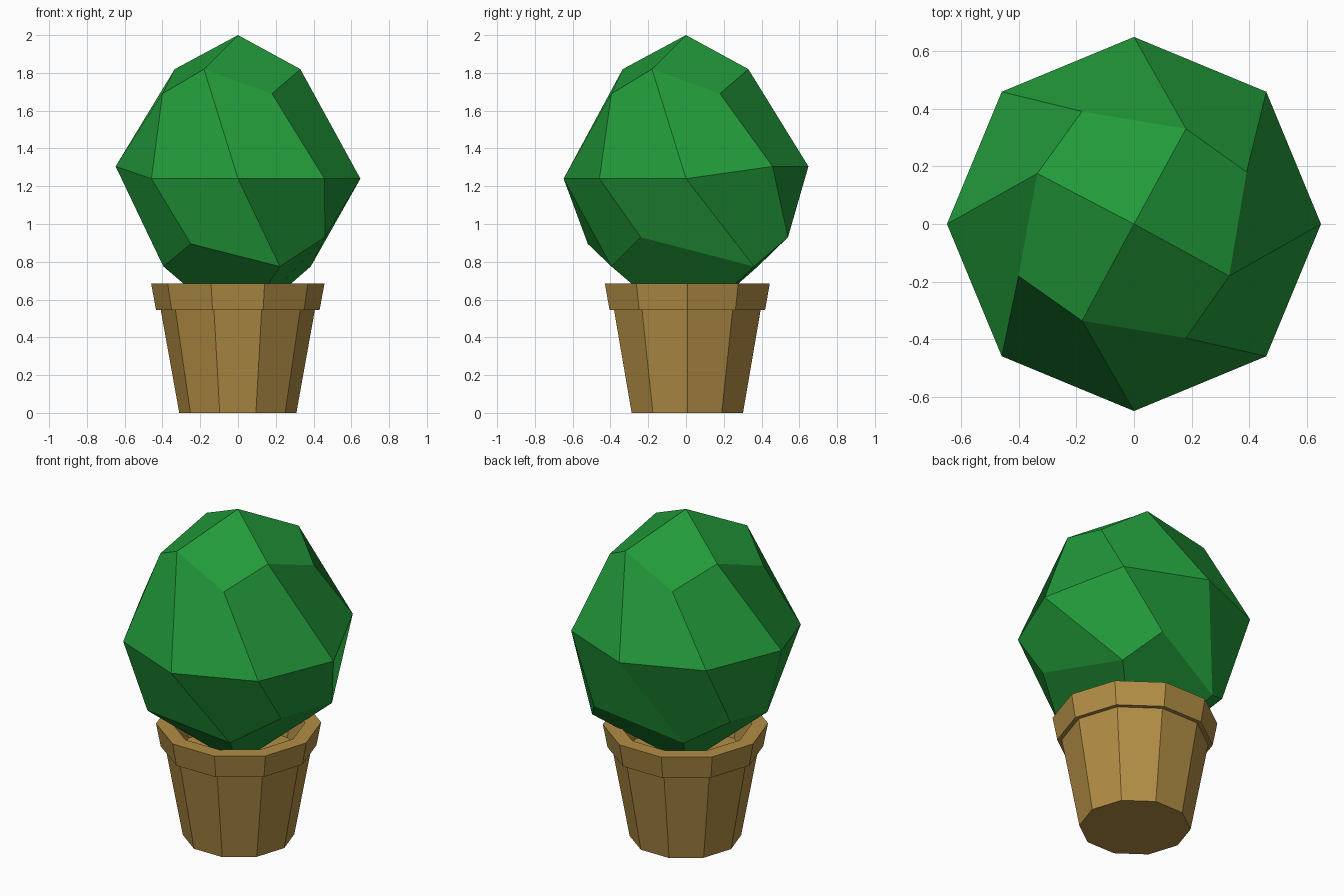
import bpy, bmesh
from math import cos, sin, radians

if "Cube" in bpy.data.objects:
    bpy.data.objects.remove(bpy.data.objects["Cube"])


def material(name, color):
    mat = bpy.data.materials.new(name)
    mat.diffuse_color = (*color, 1)
    mat.use_nodes = True
    mat.node_tree.nodes["Principled BSDF"].inputs["Base Color"].default_value = mat.diffuse_color
    return mat


def build(name, rings, mat, bottom=None, top=None):
    """Skin a stack of equal-length rings; close the ends with quads to a tip."""
    bm = bmesh.new()
    loops = [[bm.verts.new(p) for p in ring] for ring in rings]
    n = len(loops[0])
    for a, b in zip(loops, loops[1:]):
        for i in range(n):
            j = (i + 1) % n
            bm.faces.new((a[i], a[j], b[j], b[i]))
    for ring, tip in ((loops[0], bottom), (loops[-1], top)):
        if tip is None:
            bm.faces.new(ring)
        else:
            v = bm.verts.new(tip)
            for i in range(0, n, 2):
                bm.faces.new((v, ring[i], ring[i + 1], ring[(i + 2) % n]))
    bmesh.ops.recalc_face_normals(bm, faces=bm.faces)
    mesh = bpy.data.meshes.new(name)
    bm.to_mesh(mesh)
    bm.free()
    mesh.materials.append(mat)
    obj = bpy.data.objects.new(name, mesh)
    bpy.context.collection.objects.link(obj)
    return obj


green = material("leaf_green", (0.016, 0.32, 0.042))
brown = material("clay_brown", (0.45, 0.27, 0.06))

# Pot: ten-sided, tapered body, stepped rim, hollow inside
profile = [(0.31, 0), (0.408, 0.545), (0.433, 0.545), (0.459, 0.685),
           (0.37, 0.685), (0.34, 0.5)]
build("pot", [[(r * cos(radians(36 * i)) - 0.001, r * sin(radians(36 * i)) + 0.007, z)
               for i in range(10)] for r, z in profile], brown)

# Foliage: faceted egg, three rings of eight points, starting at the +x side
lower = [(0.385, 0.36, 0.775), (0.245, 0.54, 0.93), (-0.25, 0.38, 0.775), (-0.455, 0.22, 0.9),
         (-0.395, -0.225, 0.775), (-0.25, -0.52, 0.895), (0.222, -0.395, 0.775), (0.46, -0.24, 0.93)]
middle = [(0.648 * cos(radians(45 * i)), 0.648 * sin(radians(45 * i)),
           1.305 if 1 <= i <= 4 else 1.24) for i in range(8)]
upper = [(0.33, -0.18, 1.82), (0.39, 0.18, 1.69), (0.18, 0.33, 1.82), (-0.18, 0.39, 1.69),
         (-0.335, 0.175, 1.82), (-0.4, -0.18, 1.69), (-0.18, -0.335, 1.82), (0.18, -0.395, 1.69)]
build("foliage", [lower, middle, upper], green, bottom=(0, 0, 0.44), top=(0, 0, 2))
